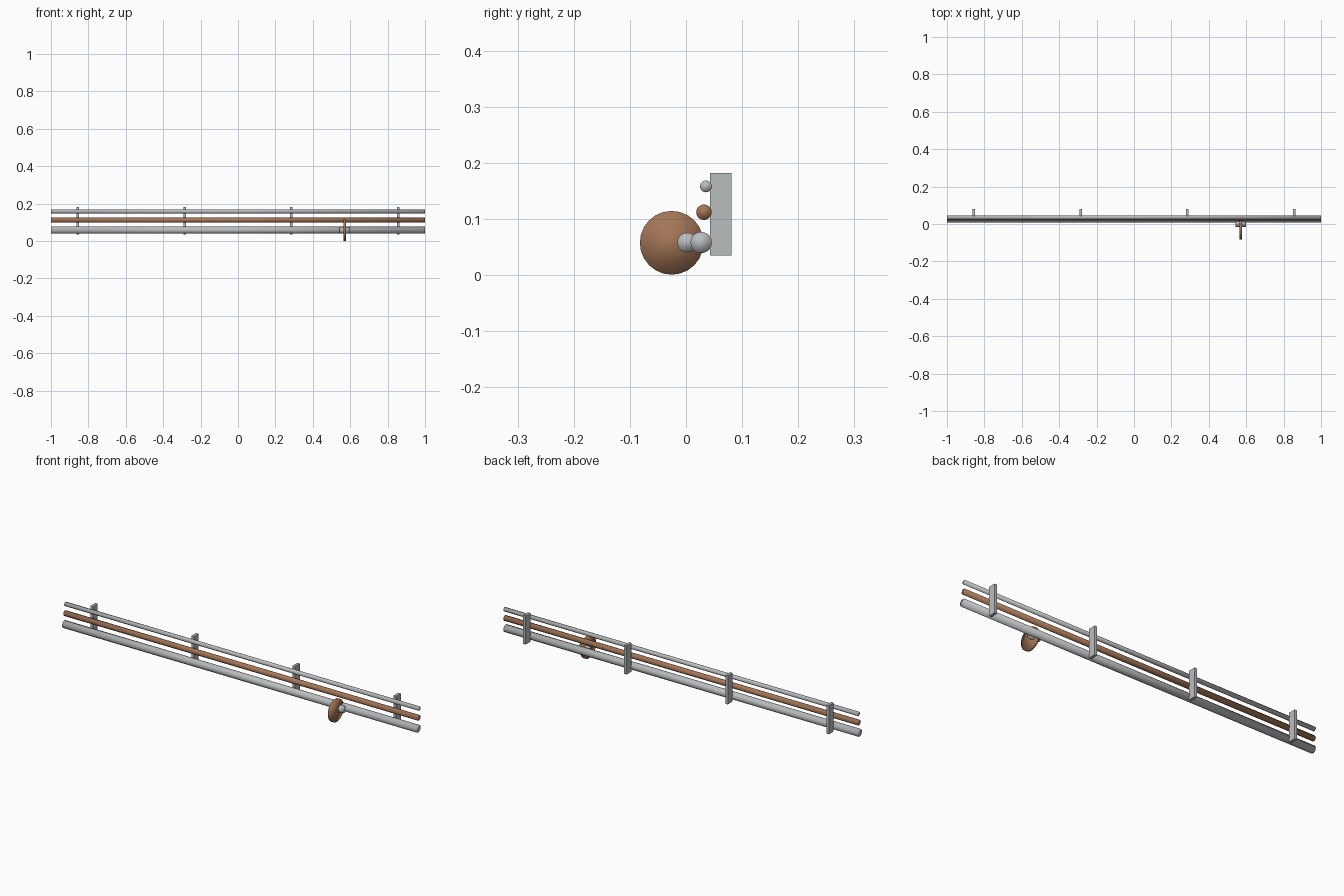
import bpy, math

if "Cube" in bpy.data.objects:
    bpy.data.objects.remove(bpy.data.objects["Cube"])


def paint(name, color):
    mat = bpy.data.materials.new(name)
    mat.diffuse_color = (*color, 1)
    mat.use_nodes = True
    mat.node_tree.nodes["Principled BSDF"].inputs["Base Color"].default_value = mat.diffuse_color
    return mat


copper = paint("copper", (0.37, 0.18, 0.095))
steel = paint("steel", (0.49, 0.51, 0.52))


def rod(name, x, y, z, radius, length, sides, mat):
    """Smooth-shaded cylinder lying along x."""
    bpy.ops.mesh.primitive_cylinder_add(vertices=sides, radius=radius, depth=length,
                                        location=(x, y, z), rotation=(0, math.pi / 2, 0))
    ob = bpy.context.object
    ob.name = name
    ob.data.materials.append(mat)
    bpy.ops.object.shade_smooth()
    return ob


# three parallel pipes
rod("large_pipe", 0, 0.027, 0.058, 0.019, 2, 20, steel)
rod("copper_pipe", 0, 0.032, 0.112, 0.0138, 2, 20, copper)
rod("small_pipe", 0, 0.0355, 0.158, 0.0105, 2, 20, steel)

# wall brackets behind the pipes
for i in range(4):
    bpy.ops.mesh.primitive_cube_add(size=1, location=(-0.857 + i * 0.5713, 0.062, 0.108))
    bracket = bpy.context.object
    bracket.name = f"bracket_{i + 1}"
    bracket.scale = (0.014, 0.038, 0.147)
    bracket.data.materials.append(steel)

# valve body and its hand wheel
rod("valve_body", 0.571, 0.002, 0.058, 0.0175, 0.055, 20, steel)
rod("valve_wheel", 0.571, -0.0255, 0.0575, 0.0568, 0.012, 24, copper)
